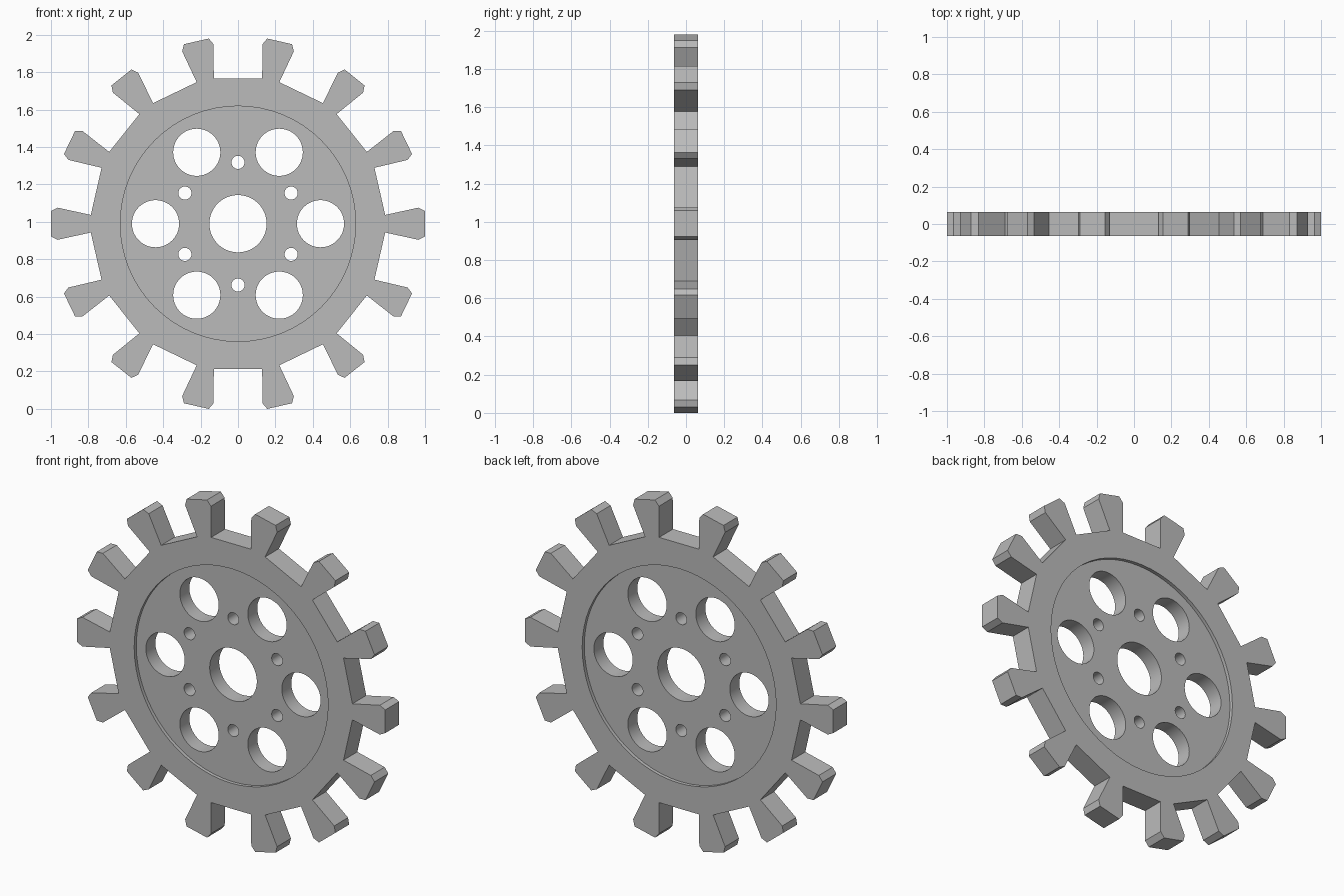
import bpy
import bmesh
from math import sin, cos, tau, radians
from mathutils import Matrix

cube = bpy.data.objects.get("Cube")
if cube:
    bpy.data.objects.remove(cube, do_unlink=True)

TEETH = 14
CENTRE_Z = 0.99
HALF_THICK = 0.064
RECESS = 0.02
RECESS_RADIUS = 0.629

grey = bpy.data.materials.new("plain grey")
grey.use_nodes = True
colour = (0.5, 0.5, 0.5, 1)
grey.diffuse_color = colour
grey.node_tree.nodes["Principled BSDF"].inputs["Base Color"].default_value = colour


def circle(radius, distance=0, angle=0, sides=64):
    cx, cy = distance * cos(angle), distance * sin(angle)
    return [(cx + radius * cos(tau * i / sides), cy + radius * sin(tau * i / sides))
            for i in range(sides)]


def plate(name, loops, half_thick):
    """Upright flat plate: the first loop is the outline, the others are holes."""
    curve = bpy.data.curves.new(name + "_outline", "CURVE")
    curve.dimensions = "2D"
    curve.fill_mode = "BOTH"
    curve.extrude = half_thick
    for loop in loops:
        spline = curve.splines.new("POLY")
        spline.points.add(len(loop) - 1)
        for point, (x, y) in zip(spline.points, loop):
            point.co = (x, y, 0, 1)
        spline.use_cyclic_u = True
    source = bpy.data.objects.new(name + "_outline", curve)
    bpy.context.collection.objects.link(source)
    bpy.context.view_layer.update()
    evaluated = source.evaluated_get(bpy.context.evaluated_depsgraph_get())
    mesh = bpy.data.meshes.new_from_object(evaluated)
    bpy.data.objects.remove(source, do_unlink=True)

    # Weld the caps to the walls and stand the plate up
    bm = bmesh.new()
    bm.from_mesh(mesh)
    bmesh.ops.remove_doubles(bm, verts=bm.verts, dist=0.0001)
    bmesh.ops.recalc_face_normals(bm, faces=bm.faces)
    bm.transform(Matrix.Translation((0, 0, CENTRE_Z)) @ Matrix.Rotation(radians(90), 4, "X"))
    bm.to_mesh(mesh)
    bm.free()
    mesh.name = name
    mesh.materials.clear()
    mesh.materials.append(grey)
    obj = bpy.data.objects.new(name, mesh)
    bpy.context.collection.objects.link(obj)
    bpy.ops.object.select_all(action="DESELECT")
    obj.select_set(True)
    bpy.context.view_layer.objects.active = obj
    bpy.ops.object.shade_smooth_by_angle(angle=radians(20))
    return obj


# Toothed rim: flared teeth with clipped corners, straight valleys between them
half_tooth = [(0.787, 0.047), (0.965, 0.086), (1.0, 0.068)]
tooth = [(x, -y) for x, y in half_tooth] + half_tooth[::-1]
outline = []
for i in range(TEETH):
    c, s = cos(tau * i / TEETH), sin(tau * i / TEETH)
    outline += [(x * c - y * s, x * s + y * c) for x, y in tooth]
plate("toothed_rim", [outline, circle(RECESS_RADIUS)], HALF_THICK)

# Recessed web: axle hole, six lightening holes and six bolt holes
web = [circle(RECESS_RADIUS + 0.004), circle(0.153)]
for i in range(6):
    web.append(circle(0.126, 0.441, tau * i / 6))
    web.append(circle(0.035, 0.328, tau * (i + 0.5) / 6, 32))
plate("recessed_web", web, HALF_THICK - RECESS)
